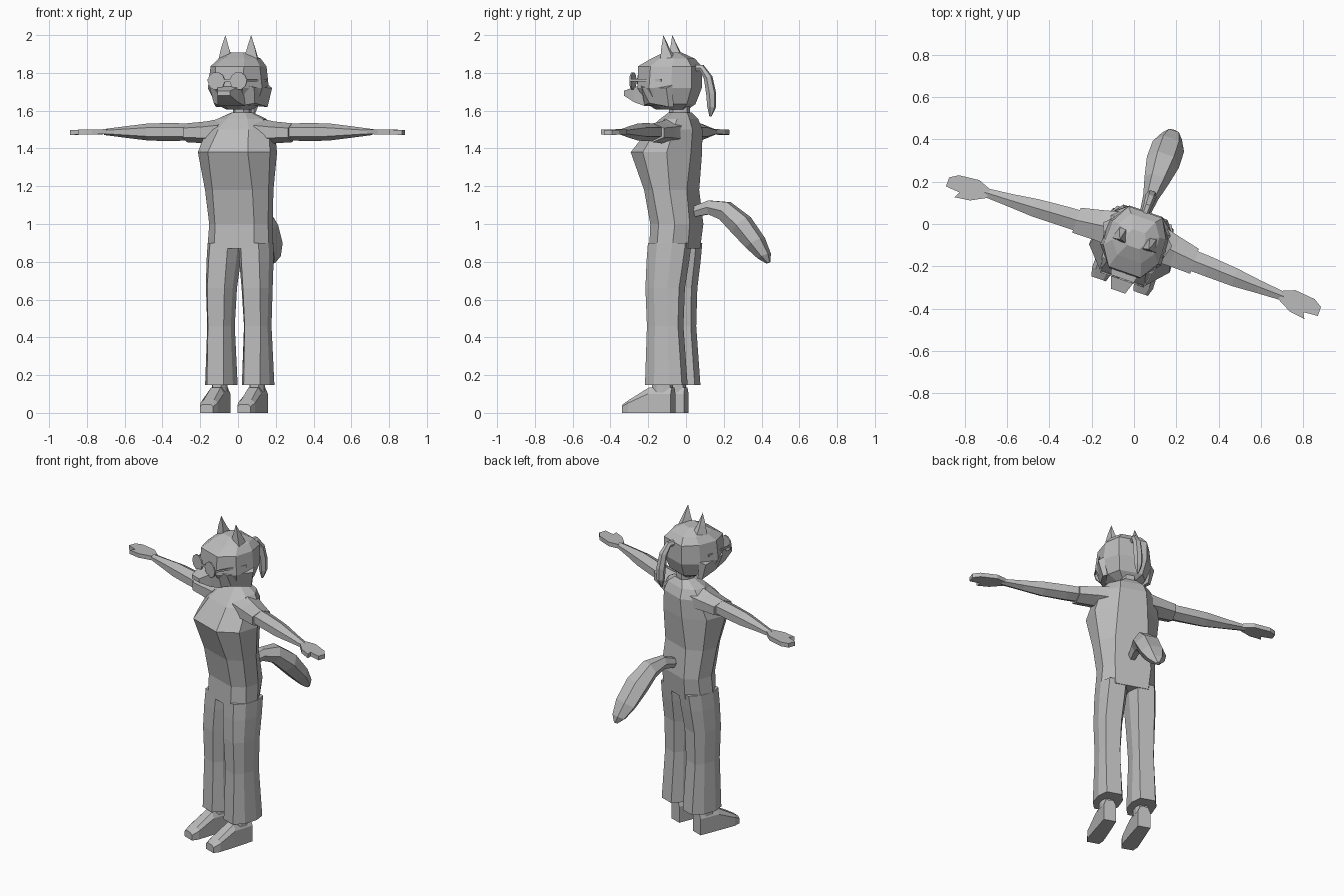
import bpy, bmesh, math
from mathutils import Vector, Matrix

# The whole figure is turned a little about z
POSE = Matrix.Translation((0, -0.1, 0)) @ Matrix.Rotation(math.radians(-19.2), 4, 'Z')
grey = bpy.data.materials.new("plain grey")
grey.diffuse_color = (0.5, 0.5, 0.5, 1)


def loft(name, rings, side=1):
    """Skin a list of equal point rings, cap both ends; side=-1 mirrors."""
    bm = bmesh.new()
    vs = [[bm.verts.new((p[0] * side, p[1], p[2])) for p in r] for r in rings]
    n = len(rings[0])
    for a, b in zip(vs, vs[1:]):
        for i in range(n):
            j = (i + 1) % n
            bm.faces.new((a[i], a[j], b[j], b[i]))
    bm.faces.new(vs[0])
    bm.faces.new(vs[-1])
    bmesh.ops.remove_doubles(bm, verts=bm.verts, dist=0.0005)
    bmesh.ops.recalc_face_normals(bm, faces=bm.faces)
    me = bpy.data.meshes.new(name)
    bm.to_mesh(me)
    bm.free()
    me.materials.append(grey)
    ob = bpy.data.objects.new(name, me)
    ob.matrix_world = POSE
    bpy.context.collection.objects.link(ob)
    return ob


def octo(z, w, vf, vb, kf, kb, u=0):
    """Horizontal eight-sided section: half width, front, back, corner widths."""
    d = vb - vf
    half = [(kf, vf), (w, vf + 0.3 * d), (w * 0.97, vf + 0.7 * d), (kb, vb)]
    pts = half + [(-x, y) for x, y in reversed(half)]
    return [(u + x, y, z) for x, y in pts]


def section(c, a, b, n, turn=0):
    """n-sided section around c spanned by the half axes a and b."""
    c, a, b = Vector(c), Vector(a), Vector(b)
    ang = [turn + 2 * math.pi * i / n for i in range(n)]
    return [c + a * math.cos(t) + b * math.sin(t) for t in ang]


def box_ring(v, hw, z0, z1):
    return [(-hw, v, z0), (hw, v, z0), (hw, v, z1), (-hw, v, z1)]


# Torso with forward chest and narrow waist
loft("torso", [octo(*r) for r in [
    (0.87, 0.172, -0.062, 0.15, 0.11, 0.10),
    (1.00, 0.165, -0.056, 0.165, 0.11, 0.11),
    (1.18, 0.178, -0.09, 0.145, 0.112, 0.10),
    (1.38, 0.202, -0.165, 0.165, 0.112, 0.09),
    (1.50, 0.175, -0.075, 0.17, 0.085, 0.08),
    (1.555, 0.13, -0.02, 0.15, 0.06, 0.07),
    (1.59, 0.055, 0.02, 0.125, 0.035, 0.035)]])

# Neck and head
loft("neck", [octo(1.55, 0.045, 0.02, 0.12, 0.025, 0.025),
              octo(1.66, 0.045, 0.02, 0.12, 0.025, 0.025)])
loft("head", [octo(*r) for r in [
    (1.605, 0.06, -0.05, 0.10, 0.035, 0.04),
    (1.635, 0.115, -0.095, 0.135, 0.05, 0.07),
    (1.72, 0.152, -0.14, 0.165, 0.075, 0.085),
    (1.835, 0.138, -0.135, 0.165, 0.08, 0.085),
    (1.875, 0.105, -0.07, 0.135, 0.06, 0.06),
    (1.908, 0.045, -0.01, 0.07, 0.03, 0.03)]])
loft("muzzle", [box_ring(-0.10, 0.075, 1.625, 1.735),
                box_ring(-0.165, 0.058, 1.645, 1.725),
                box_ring(-0.23, 0.036, 1.68, 1.705)])

# Hair strand hanging behind the head
loft("ponytail", [section((0, v, z), (w, 0, 0), (0, w * dv, w * dz), 6) for v, z, w, dv, dz in [
    (0.15, 1.825, 0.018, 0, 1), (0.195, 1.825, 0.02, 0.4, 0.9), (0.23, 1.775, 0.025, 0.9, 0.3),
    (0.247, 1.69, 0.027, 1, 0.1), (0.25, 1.62, 0.024, 1, 0), (0.243, 1.57, 0.006, 1, 0)]])

# Round glasses
loft("glasses_bridge", [box_ring(-0.174, 0.022, 1.752, 1.766),
                        box_ring(-0.166, 0.022, 1.752, 1.766)])

for s, tag in ((1, "left"), (-1, "right")):
    loft(tag + "_lens", [section((0.062, v, 1.757), (0.048, 0, 0), (0, 0, 0.048), 10)
                         for v in (-0.174, -0.166)], s)
    loft(tag + "_glasses_arm", [
        [(x, -0.17, 1.755), (x + 0.006, -0.17, 1.755), (x + 0.006, -0.17, 1.767), (x, -0.17, 1.767)]
        if k == 0 else
        [(x, 0.02, 1.755), (x + 0.006, 0.02, 1.755), (x + 0.006, 0.02, 1.767), (x, 0.02, 1.767)]
        for k, x in enumerate((0.105, 0.148))], s)

    # Pointed ear, flat in front
    loft(tag + "_ear", [
        [(0.03, -0.01, 1.86), (0.115, 0.0, 1.85), (0.095, 0.075, 1.85), (0.055, 0.08, 1.86)],
        [(0.05, 0.0, 1.93), (0.095, 0.0, 1.93), (0.085, 0.035, 1.93), (0.064, 0.037, 1.93)],
        [(0.072, 0.004, 2.0)] * 4], s)

    # Swept cheek tuft flaring at the side of the head
    loft(tag + "_cheek_tuft", [
        [(0.07, -0.125, 1.735), (0.145, 0.08, 1.735), (0.125, 0.08, 1.62), (0.075, -0.10, 1.63)],
        [(0.125, -0.10, 1.725), (0.172, 0.055, 1.72), (0.145, 0.06, 1.62), (0.115, -0.06, 1.64)]], s)

    # Short sleeve
    loft(tag + "_sleeve", [section((u, v, z), (0, hv, 0), (0, 0, hz), 6, math.pi / 6)
                           for u, v, z, hv, hz in [(0.10, 0.045, 1.485, 0.10, 0.075),
                                                   (0.19, 0.035, 1.485, 0.085, 0.058),
                                                   (0.295, 0.022, 1.483, 0.072, 0.05)]], s)
    # Tapered arm
    loft(tag + "_arm", [section((u, v, 1.487), (0, hv, 0), (0, 0, hz), 6, math.pi / 6)
                        for u, v, hv, hz in [(0.25, 0.024, 0.058, 0.044), (0.36, 0.02, 0.056, 0.047),
                                             (0.50, 0.013, 0.05, 0.046), (0.62, 0.008, 0.036, 0.032),
                                             (0.75, 0.004, 0.024, 0.016)]], s)
    # Flat mitten hand with thumb
    outline = [(0.73, 0.026), (0.79, 0.05), (0.89, 0.04), (0.93, 0.015), (0.93, -0.03),
               (0.86, -0.036), (0.875, -0.065), (0.80, -0.055), (0.73, -0.018)]
    loft(tag + "_hand", [[(u, v, z - (u - 0.73) * 0.02) for u, v in outline]
                         for z in (1.476, 1.502)], s)

    # Trouser leg, flared at the hem
    loft(tag + "_leg", [octo(*r) for r in [
        (0.147, 0.078, -0.072, 0.135, 0.046, 0.046, 0.103),
        (0.46, 0.066, -0.062, 0.112, 0.044, 0.044, 0.103),
        (0.66, 0.075, -0.07, 0.118, 0.048, 0.048, 0.100),
        (0.80, 0.083, -0.066, 0.138, 0.05, 0.05, 0.092),
        (0.90, 0.085, -0.06, 0.15, 0.05, 0.05, 0.086)]], s)

    # Ankle and wedge-shaped shoe
    loft(tag + "_ankle", [octo(z, 0.038, -0.04, 0.06, 0.024, 0.024, 0.105) for z in (0.1, 0.2)], s)
    loft(tag + "_shoe", [
        [(0.105 - w, v, 0), (0.105 + w, v, 0), (0.105 + w, v, h * 0.75),
         (0.105 + w * 0.6, v, h), (0.105 - w * 0.6, v, h), (0.105 - w, v, h * 0.75)]
        for v, w, h in [(-0.205, 0.036, 0.045), (-0.165, 0.048, 0.07),
                        (-0.055, 0.044, 0.135), (0.07, 0.038, 0.135)]], s)

# Bushy drooping tail
path = [(0.13, 1.06, 0.022, 0.03, 90), (0.235, 1.088, 0.036, 0.042, 90),
        (0.325, 1.07, 0.06, 0.058, 65), (0.415, 0.995, 0.08, 0.066, 45),
        (0.495, 0.90, 0.078, 0.055, 32), (0.545, 0.83, 0.05, 0.036, 25),
        (0.567, 0.795, 0.012, 0.012, 20)]
loft("tail", [section((0, v, z), (w, 0, 0),
                      (0, t * math.cos(math.radians(g)), t * math.sin(math.radians(g))), 6)
              for v, z, w, t, g in path])
